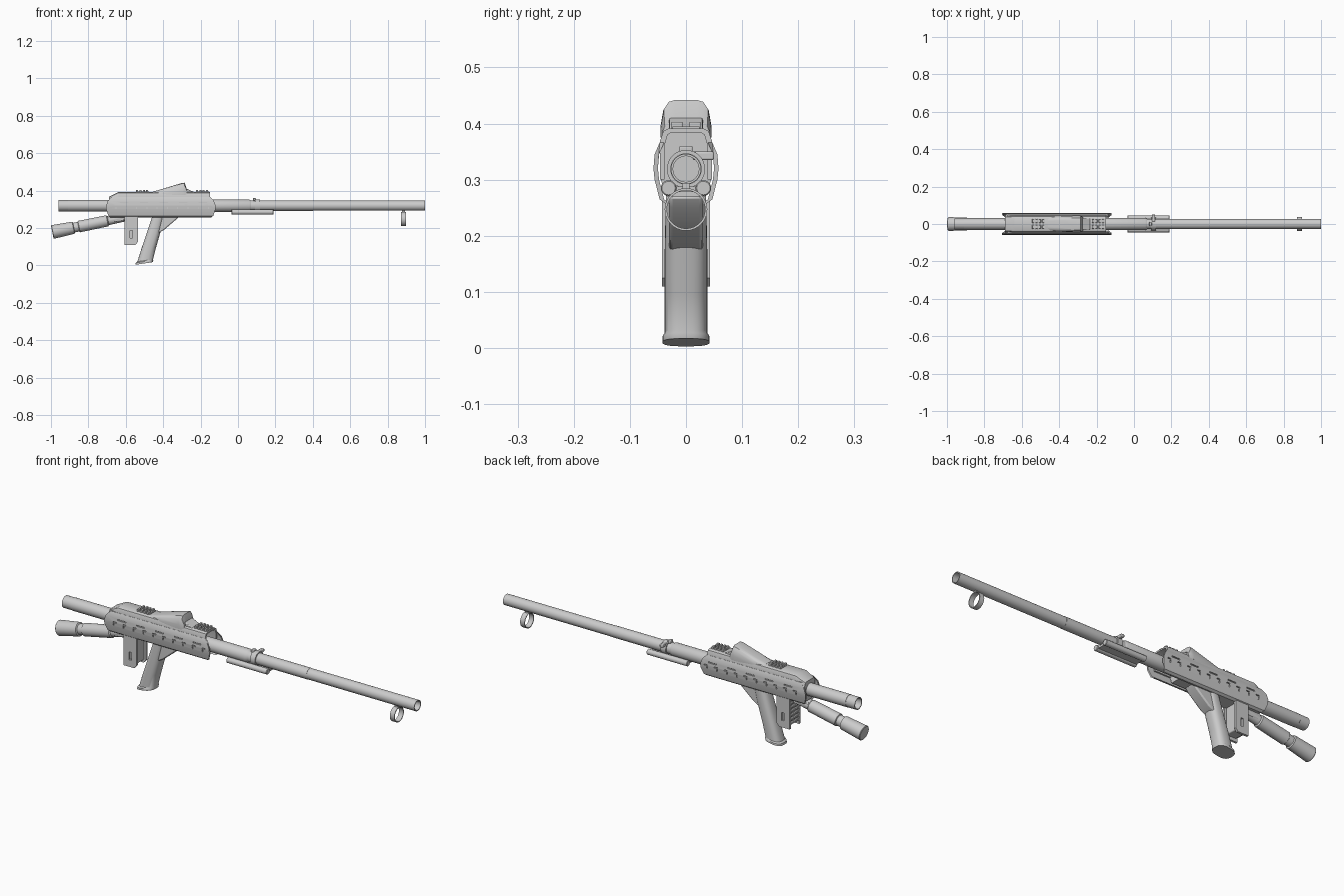
import bpy, bmesh, math
from mathutils import Matrix, Vector

cube = bpy.data.objects.get("Cube")
if cube:
    bpy.data.objects.remove(cube)

metal = bpy.data.materials.new("light grey metal")
metal.use_nodes = True
GREY = (0.6, 0.6, 0.6, 1)
metal.diffuse_color = GREY
metal.node_tree.nodes["Principled BSDF"].inputs["Base Color"].default_value = GREY


def finish(bm, name, bevel=0, smooth=True):
    bmesh.ops.recalc_face_normals(bm, faces=bm.faces)
    mesh = bpy.data.meshes.new(name)
    bm.to_mesh(mesh)
    bm.free()
    mesh.materials.append(metal)
    ob = bpy.data.objects.new(name, mesh)
    bpy.context.collection.objects.link(ob)
    if bevel:
        mod = ob.modifiers.new("Bevel", "BEVEL")
        mod.width, mod.segments, mod.limit_method = bevel, 2, "ANGLE"
    if smooth:
        bpy.ops.object.select_all(action="DESELECT")
        ob.select_set(True)
        bpy.context.view_layer.objects.active = ob
        bpy.ops.object.shade_smooth_by_angle(angle=math.radians(35))
    return ob


def loft(name, rings, caps=True, loop=False, bevel=0):
    """Skin a list of closed rings of points."""
    bm = bmesh.new()
    rows = [[bm.verts.new(p) for p in ring] for ring in rings]
    pairs = list(zip(rows, rows[1:])) + ([(rows[-1], rows[0])] if loop else [])
    for a, b in pairs:
        for i in range(len(a)):
            j = (i + 1) % len(a)
            bm.faces.new((a[i], a[j], b[j], b[i]))
    if caps and not loop:
        bm.faces.new(rows[0])
        bm.faces.new(rows[-1])
    return finish(bm, name, bevel)


def lathe(name, profile, z=0.0, y=0.0, hollow=False, n=32):
    """Turn (x, radius) points around an axis along x."""
    rings = [[(x, y + r * math.cos(t), z + r * math.sin(t))
              for t in (2 * math.pi * k / n for k in range(n))] for x, r in profile]
    return loft(name, rings, loop=hollow)


def along_x(name, yz, x0, x1, bevel=0):
    return loft(name, [[(x, y, z) for y, z in yz] for x in (x0, x1)], bevel=bevel)


def along_y(name, xz, y0, y1, bevel=0):
    return loft(name, [[(x, y, z) for x, z in xz] for y in (y0, y1)], bevel=bevel)


def box(name, x, y, z, bevel=0):
    return along_y(name, [(x[0], z[0]), (x[1], z[0]), (x[1], z[1]), (x[0], z[1])], *y, bevel)


def mirrored(half):
    return half + [(-y, z) for y, z in reversed(half)]


def cut(target, cutters):
    """Subtract a set of boxes ((x0, x1), (y0, y1), (z0, z1))."""
    bm = bmesh.new()
    for spans in cutters:
        lo, hi = (Vector(s[i] for s in spans) for i in (0, 1))
        size = hi - lo
        bmesh.ops.create_cube(bm, size=1, matrix=Matrix.Translation((lo + hi) / 2)
                              @ Matrix.Diagonal((*size, 1)))
    cutter = finish(bm, target.name + "_cutter", smooth=False)
    cutter.hide_render = True
    cutter.hide_viewport = True
    mod = target.modifiers.new("Cut", "BOOLEAN")
    mod.object, mod.solver = cutter, "EXACT"


AXIS = 0.319

# Long open barrel, sleeve and rear tube
lathe("barrel", [(-0.25, 0.028), (0.4, 0.028), (0.4, 0.027), (1.0, 0.027),
                 (1.0, 0.023), (-0.25, 0.023)], AXIS, hollow=True)
lathe("barrel_sleeve", [(-0.22, 0.033), (0.06, 0.033), (0.07, 0.028), (-0.22, 0.028)],
      AXIS, hollow=True)
lathe("rear_tube", [(-0.96, 0.03), (-0.91, 0.03), (-0.909, 0.031), (-0.6, 0.031),
                    (-0.6, 0.026), (-0.96, 0.026)], AXIS, hollow=True)

# Receiver core with a hollow hood over the barrel
core = mirrored([(0.034, 0.27), (0.045, 0.3), (0.046, 0.37), (0.04, 0.387), (0.032, 0.391)])
along_x("receiver_core", core, -0.64, -0.24)
hood = mirrored([(0.046, 0.3), (0.046, 0.37), (0.04, 0.387), (0.032, 0.391)])
inner = [(y * 0.82, z - 0.007) for y, z in reversed(hood)]
along_x("receiver_hood", hood + [(-0.038, 0.3)] + inner[1:-1] + [(0.038, 0.3)], -0.245, -0.15)


# Sloped rear of the receiver
loft("receiver_rear", [[(x, y * w, 0.27 + (z - 0.27) * h) for y, z in core]
                       for x, w, h in ((-0.69, 0.9, 0.8), (-0.64, 1, 1))])

# Bulged side panels with vent slots
for side, sign in (("left", 1), ("right", -1)):
    outer = [(0.036, 0.257), (0.047, 0.265), (0.056, 0.3), (0.058, 0.32), (0.056, 0.345),
             (0.047, 0.366)]
    ring = [(sign * y, z) for y, z in outer + [(y - 0.008, z) for y, z in reversed(outer)]]
    ends = []
    for end, lean in ((-0.705, 1), (-0.12, -1)):
        ends.append([(end + lean * (max(0, z - 0.335) * 0.9 + max(0, 0.275 - z) * 1.2), y, z)
                     for y, z in ring])
    panel = loft(side + "_side_panel", ends)
    y = tuple(sorted((sign * 0.0515, sign * 0.08)))
    slots = []
    for k in range(10):
        x = -0.655 + 0.055 * k
        slots.append(((x, x + 0.018), y, (0.317, 0.322)))
        slots.append(((x, x + 0.005), y, (0.302, 0.313)))
    for k in range(5):
        x = -0.63 + 0.105 * k
        slots.append(((x, x + 0.045), y, (0.333, 0.339)))
    cut(panel, slots)

# Underside tray closing the rear half of the receiver
box("underside_tray", (-0.68, -0.36), (-0.036, 0.036), (0.257, 0.275), 0.004)

# Rising sight housing
sections = [(-0.46, 0.392, 0.036), (-0.4, 0.41, 0.042), (-0.3, 0.44, 0.045), (-0.285, 0.442, 0.044),
            (-0.272, 0.402, 0.042)]
rings = []
for x, top, w in sections:
    h = top - 0.375
    half = [(w, 0.375), (w, 0.375 + h * 0.35), (w * 0.9, 0.375 + h * 0.75),
            (w * 0.7, 0.375 + h * 0.95), (w * 0.45, top)]
    rings.append([(x, y, z) for y, z in mirrored(half)])
loft("sight_housing", rings)
along_y("sight_front_ramp", [(-0.28, 0.385), (-0.28, 0.412), (-0.235, 0.392), (-0.235, 0.385)],
        -0.03, 0.03, 0.003)

# Accessory rails on top
for label, start, count in (("rear", -0.545, 4), ("front", -0.225, 4)):
    box(label + "_rail_base", (start, start + 0.07), (-0.024, 0.024), (0.385, 0.395))
    for k in range(count):
        x = start + k * 0.018
        for s in (-1, 1):
            box(f"{label}_rail_tooth", (x, x + 0.011), tuple(sorted((s * 0.006, s * 0.026))),
                (0.39, 0.403), 0.002)

# Pistol grip with flared foot
n = 28
grip = [(-0.502, 0.01, 0.047, 0.042), (-0.5, 0.02, 0.047, 0.042), (-0.496, 0.026, 0.042, 0.038),
        (-0.478, 0.09, 0.04, 0.038), (-0.453, 0.17, 0.038, 0.038), (-0.425, 0.265, 0.034, 0.036)]
rings = []
for x, z, rx, ry in grip:
    ring = []
    for k in range(n):
        c, s = math.cos(2 * math.pi * k / n), math.sin(2 * math.pi * k / n)
        c, s = (math.copysign(abs(v) ** 0.75, v) for v in (c, s))
        ring.append((x + rx * c, ry * s, z + rx * c * 0.15))
    rings.append(ring)
loft("pistol_grip", rings)
along_y("grip_brace", [(-0.43, 0.27), (-0.31, 0.27), (-0.325, 0.25), (-0.395, 0.19), (-0.43, 0.17)],
        -0.03, 0.03, 0.006)

# Magazine: side cheeks around a ribbed block
box("magazine_block", (-0.6, -0.545), (-0.033, 0.033), (0.125, 0.265), 0.004)
for side, sign in (("left", 1), ("right", -1)):
    y = tuple(sorted((sign * 0.032, sign * 0.043)))
    cheek = along_y(side + "_magazine_cheek",
                    [(-0.607, 0.11), (-0.548, 0.11), (-0.535, 0.125), (-0.535, 0.262),
                     (-0.607, 0.262)], *y)
    cut(cheek, [((-0.577, -0.563), (y[0] - 0.02, y[1] + 0.02), (0.145, 0.185))])
for k in range(6):
    z = 0.13 + k * 0.02
    box("magazine_rib", (-0.608, -0.598), (-0.03, 0.03), (z, z + 0.01), 0.002)

# Tilted stock cylinder at the rear
stock = lathe("stock_cylinder", [(0, 0.034), (0.003, 0.037), (0.115, 0.033), (0.118, 0.026), (0.143, 0.026),
                                 (0.146, 0.031), (0.3, 0.03), (0.305, 0.024), (0.41, 0.022)])
stock.location = (-0.993, 0, 0.178)
stock.rotation_euler.y = -math.radians(11.5)
along_y("stock_mount", [(-0.71, 0.225), (-0.61, 0.238), (-0.61, 0.262), (-0.69, 0.262)],
        -0.022, 0.022, 0.004)

# Twin rods under the barrel, joined by a plate
for side, sign in (("left", 1), ("right", -1)):
    lathe(side + "_under_rod", [(-0.035, 0.012), (-0.033, 0.014), (0.188, 0.014), (0.19, 0.012)],
          0.285, sign * 0.031, n=20)
box("rod_plate", (-0.03, 0.185), (-0.03, 0.03), (0.278, 0.288))

# Barrel clamp with a small screw
lathe("barrel_clamp", [(0.09, 0.034), (0.118, 0.034), (0.118, 0.027), (0.09, 0.027)],
      AXIS, hollow=True)
box("clamp_lug", (0.095, 0.113), (0.012, 0.05), (0.335, 0.35), 0.003)
box("clamp_tab", (0.08, 0.095), (-0.012, 0.012), (0.345, 0.36), 0.003)

# Hanging ring near the muzzle
lathe("front_ring", [(0.872, 0.038), (0.897, 0.038), (0.897, 0.034), (0.872, 0.034)],
      0.247, hollow=True)
box("front_ring_lug", (0.876, 0.893), (-0.006, 0.006), (0.282, 0.295))
